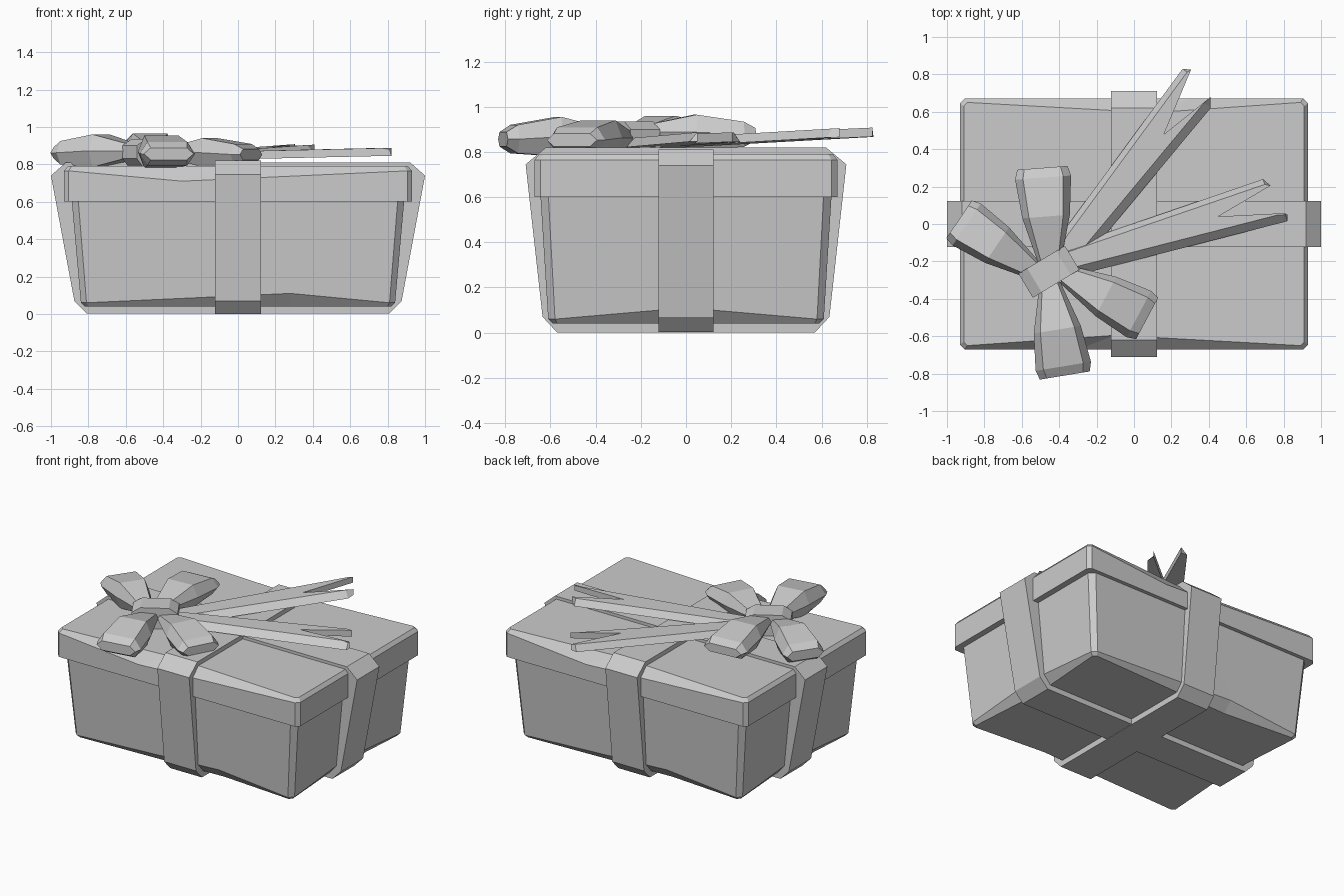
import bpy, bmesh, math
from mathutils import Vector

if "Cube" in bpy.data.objects:
    bpy.data.objects.remove(bpy.data.objects["Cube"])


def loft(name, rings):
    """Skin equal-length closed rings and cap both ends."""
    bm = bmesh.new()
    vs = [[bm.verts.new(p) for p in r] for r in rings]
    n = len(vs[0])
    for a, b in zip(vs, vs[1:]):
        for i in range(n):
            j = (i + 1) % n
            bm.faces.new((a[i], a[j], b[j], b[i]))
    bm.faces.new(vs[0][::-1])
    bm.faces.new(vs[-1])
    bmesh.ops.recalc_face_normals(bm, faces=bm.faces[:])
    me = bpy.data.meshes.new(name)
    bm.to_mesh(me)
    bm.free()
    ob = bpy.data.objects.new(name, me)
    bpy.context.collection.objects.link(ob)
    return ob


def ring(hx, hy, c, z, mid_x=0, dent_x=0, dent_y=0, mz_x=None, mz_y=None):
    """Rectangle with chamfered corners and a movable midpoint on each side."""
    mz_x = z if mz_x is None else mz_x
    mz_y = z if mz_y is None else mz_y
    return [(-hx + c, -hy, z), (mid_x, -hy + dent_y, mz_y), (hx - c, -hy, z),
            (hx, -hy + c, z), (hx - dent_x, 0, mz_x), (hx, hy - c, z),
            (hx - c, hy, z), (-mid_x, hy - dent_y, mz_y), (-hx + c, hy, z),
            (-hx, hy - c, z), (-hx + dent_x, 0, mz_x), (-hx, -hy + c, z)]


# Tapered box body, with worn lower edges
loft("box_body", [
    ring(.82, .59, .02, .04, .28, .04, .04),
    ring(.84, .61, .03, .06, .28, 0, 0, .11, .11),
    ring(.89, .645, .035, .62)])

# Lid, with front and back top edges dipping toward the middle
loft("box_lid", [
    ring(.93, .67, .025, .60),
    ring(.93, .67, .025, .765, -.3, 0, 0, None, .71),
    ring(.91, .65, .02, .79, -.1, 0, .055)])


# Ribbon bands around the box
def band(name, half, along_x):
    prof = [(s * u, z) for s, pts in ((1, half), (-1, half[::-1])) for u, z in pts]
    loft(name, [[(u, w, z) if along_x else (w, u, z) for u, z in prof]
                for w in (-.122, .122)])


band("ribbon_lengthwise", [(.81, .003), (.875, .07), (1.0, .74), (.92, .81)], True)
band("ribbon_crosswise", [(.57, 0), (.635, .07), (.71, .745), (.62, .82)], False)


# Bow loops: six-sided sections swelling outward from the knot
def bow_loop(name, base, tip, width, low, high):
    b, t = Vector(base), Vector(tip)
    d = (t - b).normalized()
    side = Vector((-d.y, d.x))
    rings = []
    for f, w, k0, k1 in ((0, .38, .35, .65), (.5, .85, 0, 1),
                         (.9, 1, .08, .8), (1, .9, .25, .62)):
        c = b.lerp(t, f)
        z0, z1 = low + (high - low) * k0, low + (high - low) * k1
        sec = ((-1, (z0 + z1) / 2), (-.72, z1), (.72, z1),
               (1, (z0 + z1) / 2), (.72, z0), (-.72, z0))
        rings.append([(*(c + side * (w * width * v)), z) for v, z in sec])
    loft(name, rings)


bow_loop("bow_loop_back", (-.45, -.22), (-.49, .30), .15, .81, .965)
bow_loop("bow_loop_left", (-.53, -.25), (-.935, .025), .135, .785, .96)
bow_loop("bow_loop_right", (-.37, -.27), (.07, -.505), .14, .785, .94)
bow_loop("bow_loop_front", (-.45, -.32), (-.37, -.81), .15, .78, .955)

# Knot: faceted block wrapped across the bow
a = math.radians(31)
ku, kv = Vector((math.cos(a), math.sin(a))), Vector((-math.sin(a), math.cos(a)))
kc = Vector((-.455, -.255))
knot = [(-.11, .79), (-.145, .83), (-.145, .90), (-.09, .935),
        (.09, .935), (.145, .90), (.145, .83), (.11, .79)]
loft("bow_knot", [[(*(kc + ku * u + kv * v), z) for u, z in knot] for v in (-.075, .075)])


# Forked ribbon tails, rising slightly, with sloping sides
def tail(name, pts, z_base, z_tip, thick):
    pts = [Vector(p) for p in pts]
    base = (pts[0] + pts[-1]) / 2
    end = (pts[1] + pts[5]) / 2 - base
    d = end.normalized()
    side = Vector((-d.y, d.x))

    def z(p):
        return z_base + (z_tip - z_base) * (p - base).dot(d) / end.length

    inset = (-.03, -.03, 0, 0, 0, .045, .045)
    low = [(*p, z(p)) for p in pts]
    top = [(*(p + side * k), z(p) + thick) for p, k in zip(pts, inset)]
    loft(name, [low, top])


tail("bow_tail_back", [(-.43, -.11), (.26, .83), (.305, .825), (.16, .48),
                       (.41, .68), (.41, .62), (-.28, -.21)], .815, .865, .04)
tail("bow_tail_right", [(-.36, -.12), (.69, .24), (.73, .205), (.45, .04),
                        (.82, .05), (.82, .015), (-.33, -.28)], .82, .845, .042)
